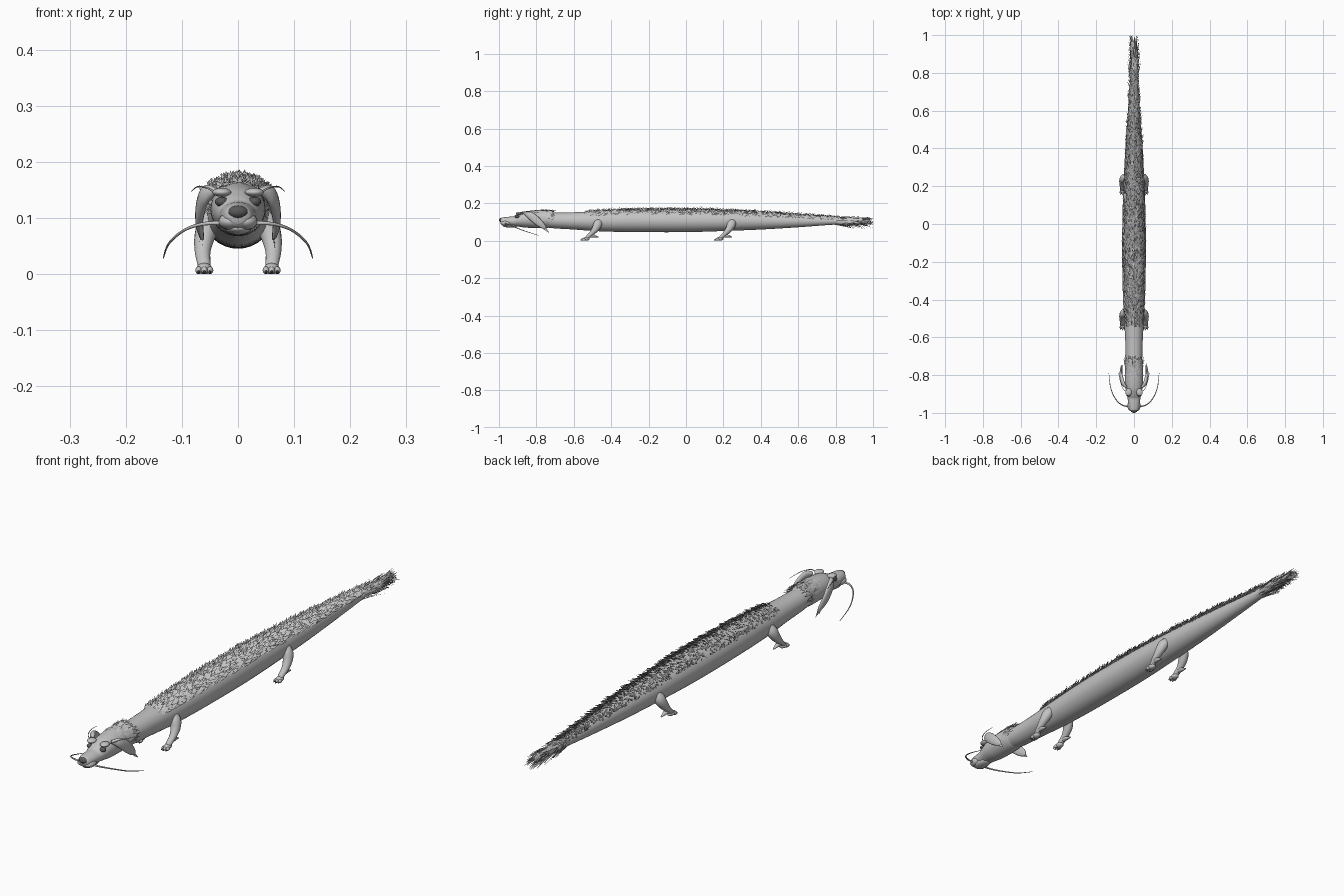
import bpy, bmesh, math, random
from mathutils import Vector

random.seed(4)
cube = bpy.data.objects.get("Cube")
if cube:
    bpy.data.objects.remove(cube, do_unlink=True)


def material(name, value):
    m = bpy.data.materials.new(name)
    m.use_nodes = True
    colour = (value, value, value, 1)
    m.diffuse_color = colour
    m.node_tree.nodes["Principled BSDF"].inputs["Base Color"].default_value = colour
    return m


COAT = material("grey coat", 0.55)
DARK = material("dark nose and eyes", 0.1)


def finish(name, bm, mat, smooth=True):
    mesh = bpy.data.meshes.new(name)
    bm.to_mesh(mesh)
    bm.free()
    mesh.materials.append(mat)
    for p in mesh.polygons:
        p.use_smooth = smooth
    ob = bpy.data.objects.new(name, mesh)
    bpy.context.collection.objects.link(ob)
    return ob


def smooth_path(rows, steps=5):
    """Catmull-Rom interpolation of rows of numbers."""
    out = []
    for i in range(len(rows) - 1):
        a, b = rows[max(i - 1, 0)], rows[i]
        c, d = rows[i + 1], rows[min(i + 2, len(rows) - 1)]
        for k in range(steps):
            t = k / steps
            out.append([q + 0.5 * t * (r - p + t * (2 * p - 5 * q + 4 * r - s + t * (3 * (q - r) + s - p)))
                        for p, q, r, s in zip(a, b, c, d)])
    out.append(list(rows[-1]))
    return out


def loft(name, rows, sides=24, ref=Vector((1, 0, 0)), steps=5, mat=COAT):
    """Oval tube through rows of x, y, z, half width along ref, other half width."""
    rows = smooth_path(rows, steps)
    pts = [Vector(r[:3]) for r in rows]
    bm = bmesh.new()
    rings = []
    for i, (p, r) in enumerate(zip(pts, rows)):
        t = (pts[min(i + 1, len(pts) - 1)] - pts[max(i - 1, 0)]).normalized()
        u = (ref - t * ref.dot(t)).normalized()
        v = u.cross(t)
        ring = []
        for k in range(sides):
            a = math.tau * k / sides
            ring.append(bm.verts.new(p + u * (math.cos(a) * r[3]) + v * (math.sin(a) * r[4])))
        rings.append(ring)
    for r0, r1 in zip(rings, rings[1:]):
        for k in range(sides):
            n = (k + 1) % sides
            bm.faces.new((r0[k], r0[n], r1[n], r1[k]))
    bm.faces.new(rings[0])
    bm.faces.new(rings[-1])
    bmesh.ops.recalc_face_normals(bm, faces=bm.faces)
    return finish(name, bm, mat)


def ball(name, at, size, mat=COAT):
    bm = bmesh.new()
    bmesh.ops.create_uvsphere(bm, u_segments=20, v_segments=12, radius=1)
    for v in bm.verts:
        v.co = Vector(at) + Vector(c * s for c, s in zip(v.co, size))
    return finish(name, bm, mat)


def profile(rows):
    """Turn y, bottom, top, half width into loft rows."""
    return [(0, y, (lo + hi) / 2, w, (hi - lo) / 2) for y, lo, hi, w in rows]


def blade(bm, root, direction, across, length, width):
    """One pointed lock of fur, bent slightly backward."""
    mid = root + direction * length * 0.5
    tip = root + direction * length + Vector((0, length * 0.08, -length * 0.06))
    tip.y = min(tip.y, 1.0)
    a, b = (bm.verts.new(root + across * width * s) for s in (-0.5, 0.5))
    c, d = (bm.verts.new(mid + across * width * s) for s in (0.4, -0.4))
    e = bm.verts.new(tip)
    bm.faces.new((a, b, c, d))
    bm.faces.new((d, c, e))


def fur(name, rows, count, y0, y1, spread, tilt, length, width):
    """Scatter locks over the upper part of a lofted shape."""
    dense = smooth_path(rows)
    bm = bmesh.new()
    for i in range(count):
        y = y0 + (y1 - y0) * (i + random.random()) / count
        j = next((k for k in range(1, len(dense)) if dense[k][1] >= y), len(dense) - 1)
        p, q = dense[j - 1], dense[j]
        t = (y - p[1]) / (q[1] - p[1])
        _, _, z, w, h = (m + (n - m) * t for m, n in zip(p, q))
        a = random.uniform(-spread, spread)
        root = Vector((w * math.sin(a), y, z + h * math.cos(a))) * 1.0
        normal = Vector((math.sin(a) / w, 0, math.cos(a) / h)).normalized()
        root -= normal * 0.002
        lift = random.uniform(*tilt)
        side = random.uniform(-0.2, 0.2)
        across = Vector((normal.z, side, -normal.x)).normalized()
        direction = Vector((0, math.cos(lift), 0)) + normal * math.sin(lift) + across * side
        blade(bm, root, direction.normalized(), across,
              random.uniform(*length), random.uniform(*width))
    return finish(name, bm, COAT, False)


# Long tapering body
body = profile([
    (-0.84, 0.085, 0.150, 0.035), (-0.72, 0.068, 0.150, 0.043),
    (-0.60, 0.060, 0.152, 0.047), (-0.45, 0.050, 0.160, 0.056),
    (-0.25, 0.046, 0.167, 0.062), (0.0, 0.046, 0.167, 0.062),
    (0.2, 0.052, 0.161, 0.056), (0.4, 0.060, 0.151, 0.046),
    (0.6, 0.072, 0.137, 0.032), (0.76, 0.084, 0.124, 0.021),
    (0.88, 0.092, 0.116, 0.012), (0.95, 0.100, 0.110, 0.004)])
loft("body", body, sides=32)

# Head with muzzle
head = profile([
    (-0.993, 0.090, 0.116, 0.012), (-0.983, 0.083, 0.124, 0.024),
    (-0.95, 0.079, 0.128, 0.031), (-0.92, 0.077, 0.131, 0.034),
    (-0.895, 0.074, 0.143, 0.040), (-0.86, 0.070, 0.156, 0.046),
    (-0.80, 0.068, 0.163, 0.049), (-0.74, 0.069, 0.159, 0.045),
    (-0.70, 0.080, 0.145, 0.035)])
loft("head", head, sides=32)
ball("nose", (0, -0.986, 0.111), (0.018, 0.014, 0.012), DARK)
ball("lower_jaw", (0, -0.940, 0.082), (0.024, 0.042, 0.012))

# Fur on the back, head, neck and tail
fur("back_fur", body, 2200, -0.55, 0.80, 0.95, (0.35, 0.75), (0.022, 0.038), (0.007, 0.013))
fur("head_fur", head, 130, -0.85, -0.74, 1.2, (0.05, 0.25), (0.03, 0.05), (0.008, 0.014))
fur("neck_ruff", head, 110, -0.77, -0.735, 1.7, (0.1, 0.4), (0.025, 0.05), (0.006, 0.011))
fur("tail_tuft", body, 200, 0.76, 0.93, math.pi, (0.04, 0.22), (0.06, 0.11), (0.006, 0.011))

for s, side in ((1, "left"), (-1, "right")):
    # Face
    ball(side + "_muzzle_lobe", (s * 0.014, -0.962, 0.094), (0.021, 0.029, 0.015))
    ball(side + "_eye", (s * 0.029, -0.902, 0.129), (0.012, 0.012, 0.009), DARK)
    ball(side + "_brow", (s * 0.029, -0.890, 0.146), (0.017, 0.020, 0.008))

    # Hanging ear with a fringe
    ear = [(s * x, y, z, thick, tall) for x, y, z, thick, tall in (
        (0.040, -0.865, 0.148, 0.006, 0.006), (0.057, -0.845, 0.143, 0.010, 0.017),
        (0.066, -0.815, 0.122, 0.009, 0.021), (0.069, -0.785, 0.096, 0.007, 0.019),
        (0.066, -0.760, 0.074, 0.005, 0.012), (0.063, -0.748, 0.062, 0.002, 0.002))]
    loft(side + "_ear", ear, sides=16)
    bm = bmesh.new()
    for row in smooth_path(ear, 5)[6:]:
        root = Vector(row[:3]) + Vector((0, -row[4] * 0.3, -row[4] * 0.3))
        out = Vector((s * random.uniform(-0.1, 0.15), 0.6, -0.7)).normalized()
        blade(bm, root, out, Vector((0, 0.75, 0.65)), random.uniform(0.016, 0.026), 0.008)
    finish(side + "_ear_fringe", bm, COAT, False)

    # Long whisker and thin brow whisker
    up = Vector((0, 0, 1))
    loft(side + "_whisker", [(s * x, y, z, r, r) for x, y, z, r in (
        (0.025, -0.965, 0.091, 0.004), (0.060, -0.960, 0.090, 0.0032),
        (0.095, -0.930, 0.079, 0.0026), (0.123, -0.870, 0.055, 0.002),
        (0.133, -0.790, 0.029, 0.001))], sides=8, ref=up)
    loft(side + "_brow_whisker", [(s * x, y, z, r, r) for x, y, z, r in (
        (0.040, -0.885, 0.146, 0.002), (0.056, -0.875, 0.154, 0.0016),
        (0.072, -0.835, 0.156, 0.0013), (0.083, -0.780, 0.148, 0.0008))],
        sides=6, ref=up)

    # Legs, paws and heel tufts
    for place, y in (("front", -0.47), ("hind", 0.245)):
        name = side + "_" + place
        loft(name + "_leg", [(s * x, y + dy, z, w, d) for x, dy, z, w, d in (
            (0.040, 0.005, 0.108, 0.014, 0.018), (0.052, -0.002, 0.088, 0.020, 0.023),
            (0.060, -0.014, 0.064, 0.018, 0.019), (0.063, -0.034, 0.040, 0.014, 0.013),
            (0.061, -0.055, 0.021, 0.012, 0.010), (0.060, -0.066, 0.011, 0.010, 0.007))],
            sides=16)
        ball(name + "_paw", (s * 0.060, y - 0.064, 0.010), (0.014, 0.019, 0.010))
        for k in (-1, 0, 1):
            ball(f"{name}_toe_{k + 2}", (s * 0.060 + k * 0.010, y - 0.080 + abs(k) * 0.004, 0.007),
                 (0.006, 0.010, 0.007))
            ball(f"{name}_claw_{k + 2}", (s * 0.060 + k * 0.010, y - 0.090 + abs(k) * 0.004, 0.004),
                 (0.002, 0.005, 0.003), DARK)
        loft(name + "_heel_spur", [(s * 0.062, y + dy, z, w, d) for dy, z, w, d in (
            (-0.050, 0.026, 0.009, 0.008), (-0.025, 0.026, 0.009, 0.008),
            (0.002, 0.019, 0.002, 0.002))], sides=10)
